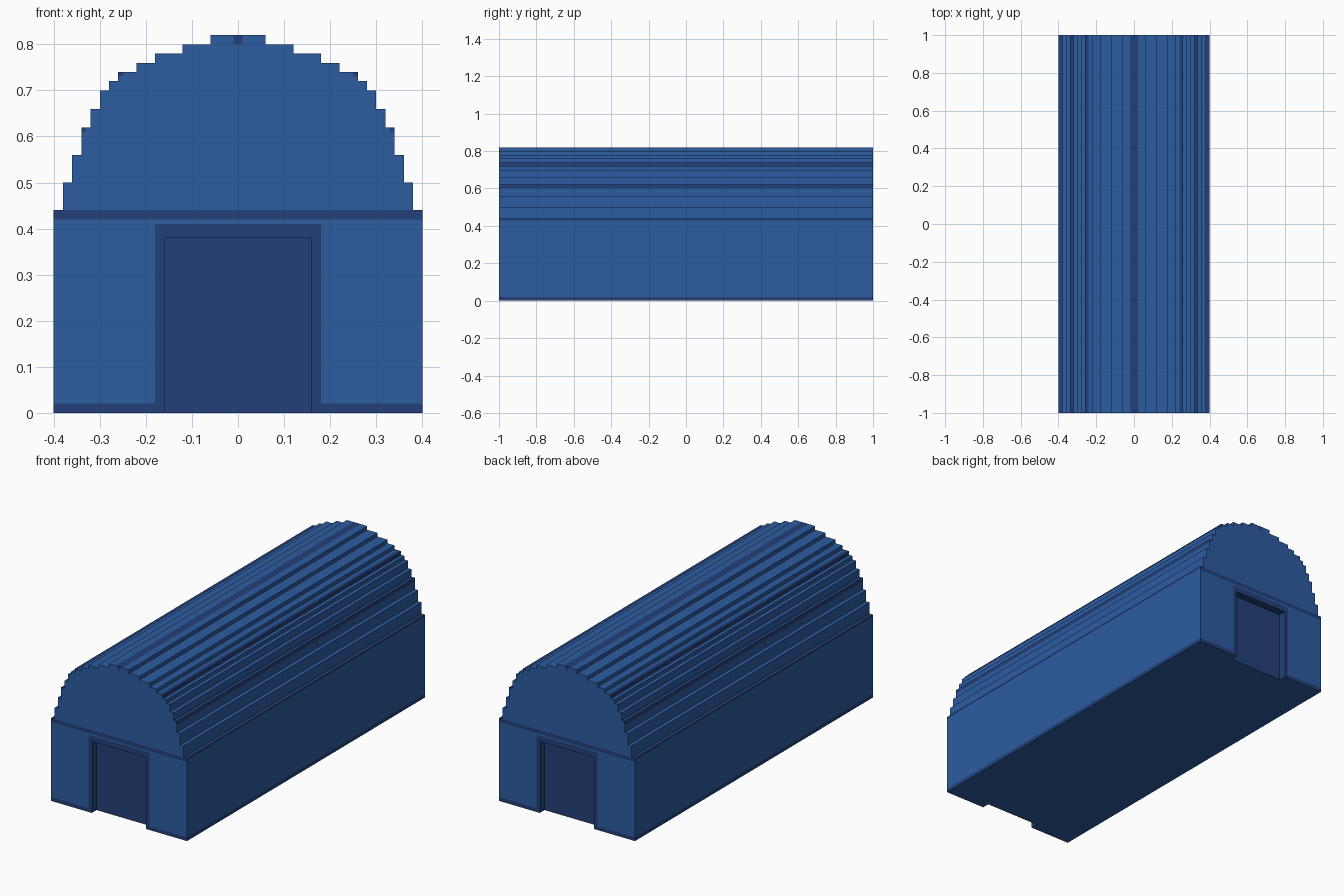
import bpy
import bmesh
from mathutils import Vector

cube = bpy.data.objects.get("Cube")
if cube:
    bpy.data.objects.remove(cube, do_unlink=True)


def make_material(name, colour):
    m = bpy.data.materials.new(name)
    m.use_nodes = True
    m.diffuse_color = (*colour, 1)
    bsdf = next(n for n in m.node_tree.nodes if n.type == 'BSDF_PRINCIPLED')
    bsdf.inputs["Base Color"].default_value = (*colour, 1)
    bsdf.inputs["Roughness"].default_value = 0.8
    return m


MATERIALS = [make_material("mid_blue", (0.025, 0.107, 0.352)),
             make_material("navy_trim", (0.017, 0.051, 0.188))]
BLUE, NAVY = 0, 1
END, DOOR_Y = -1.0, -0.96          # front end plane and recessed door plane
DOOR_W, DOOR_H = 0.16, 0.38        # half width and height of the doorway


class Part:
    """Collects axis-aligned quads of one quarter, mirrored over x and y."""

    def __init__(self, name):
        self.name, self.bm = name, bmesh.new()

    def quad(self, points, normal, mat):
        face = self.bm.faces.new([self.bm.verts.new(p) for p in points])
        face.normal_update()
        if face.normal.dot(Vector(normal)) < 0:
            face.normal_flip()
        face.material_index = mat

    def upright(self, x0, x1, z0, z1, y, mat):      # faces the front
        self.quad([(x0, y, z0), (x1, y, z0), (x1, y, z1), (x0, y, z1)], (0, -1, 0), mat)

    def side(self, x, z0, z1, y0, y1, mat, facing=1):
        self.quad([(x, y0, z0), (x, y1, z0), (x, y1, z1), (x, y0, z1)], (facing, 0, 0), mat)

    def level(self, x0, x1, z, y0, y1, mat, facing=1):
        self.quad([(x0, y0, z), (x1, y0, z), (x1, y1, z), (x0, y1, z)], (0, 0, facing), mat)

    def finish(self):
        bmesh.ops.remove_doubles(self.bm, verts=self.bm.verts, dist=1e-5)
        mesh = bpy.data.meshes.new(self.name)
        self.bm.to_mesh(mesh)
        self.bm.free()
        for m in MATERIALS:
            mesh.materials.append(m)
        ob = bpy.data.objects.new(self.name, mesh)
        bpy.context.collection.objects.link(ob)
        mirror = ob.modifiers.new("mirror", 'MIRROR')
        mirror.use_axis = (True, True, False)
        mirror.merge_threshold = 1e-4


# Stepped arch: (top height, half width) of each course
COURSES = [(0.44, 0.40), (0.50, 0.38), (0.56, 0.36), (0.62, 0.34), (0.66, 0.32),
           (0.70, 0.30), (0.72, 0.28), (0.74, 0.26), (0.76, 0.22), (0.78, 0.18),
           (0.80, 0.12), (0.82, 0.06)]
# Dark rib strips: course top -> (riser height, inner x, outer x of dark tread)
RIBS = {0.44: (0.01, 0.38, 0.40), 0.62: (0.02, 0.32, 0.34),
        0.74: (0.02, 0.24, 0.26), 0.82: (0.0, 0.0, 0.02)}

# Side walls and stepped roof
shell = Part("walls_and_roof")
shell.side(0.40, 0, 0.02, END, 0, NAVY)
base = 0.02
for i, (top, w) in enumerate(COURSES):
    inner = COURSES[i + 1][1] if i + 1 < len(COURSES) else 0.0
    rise, dark_in, dark_out = RIBS.get(top, (0, 0, 0))
    shell.side(w, base, top - rise, END, 0, BLUE)
    if rise:
        shell.side(w, top - rise, top, END, 0, NAVY)
    cuts = sorted({inner, w} | ({dark_in, dark_out} if top in RIBS else set()))
    for a, b in zip(cuts, cuts[1:]):
        dark = top in RIBS and dark_in <= a and b <= dark_out
        shell.level(a, b, top, END, 0, NAVY if dark else BLUE)
    base = top
shell.finish()

# End walls with base band, eaves band and rib ends
wall = Part("end_walls")
wall.upright(0.18, 0.40, 0, 0.02, END, NAVY)
wall.upright(0.18, 0.40, 0.02, 0.41, END, BLUE)
wall.upright(0, 0.40, 0.41, 0.42, END, BLUE)
wall.upright(0, 0.40, 0.42, 0.44, END, NAVY)
base = 0.44
for top, w in COURSES[1:]:
    if top == 0.82:
        wall.upright(0, 0.01, base, top, END, NAVY)
        wall.upright(0.01, w, base, top, END, BLUE)
    elif top in RIBS:
        z = top - 0.01
        wall.upright(0, w, base, z, END, BLUE)
        wall.upright(0, w - 0.01, z, top, END, BLUE)
        wall.upright(w - 0.01, w, z, top, END, NAVY)
    else:
        wall.upright(0, w, base, top, END, BLUE)
    base = top
wall.finish()

# Door frame: flat trim plus the sides and head of the recess
frame = Part("door_frames")
frame.upright(DOOR_W, 0.18, 0, DOOR_H, END, NAVY)
frame.upright(0, 0.18, DOOR_H, 0.41, END, NAVY)
frame.side(DOOR_W, 0, DOOR_H, END, DOOR_Y, NAVY, -1)
frame.level(0, DOOR_W, DOOR_H, END, DOOR_Y, NAVY, -1)
frame.finish()

# Door panels
door = Part("doors")
door.upright(0, DOOR_W, 0, DOOR_H, DOOR_Y, NAVY)
door.finish()

# Underside, notched at the doorways
floor = Part("floor")
floor.level(DOOR_W, 0.40, 0, END, DOOR_Y, BLUE, -1)
floor.level(0, 0.40, 0, DOOR_Y, 0, BLUE, -1)
floor.finish()
